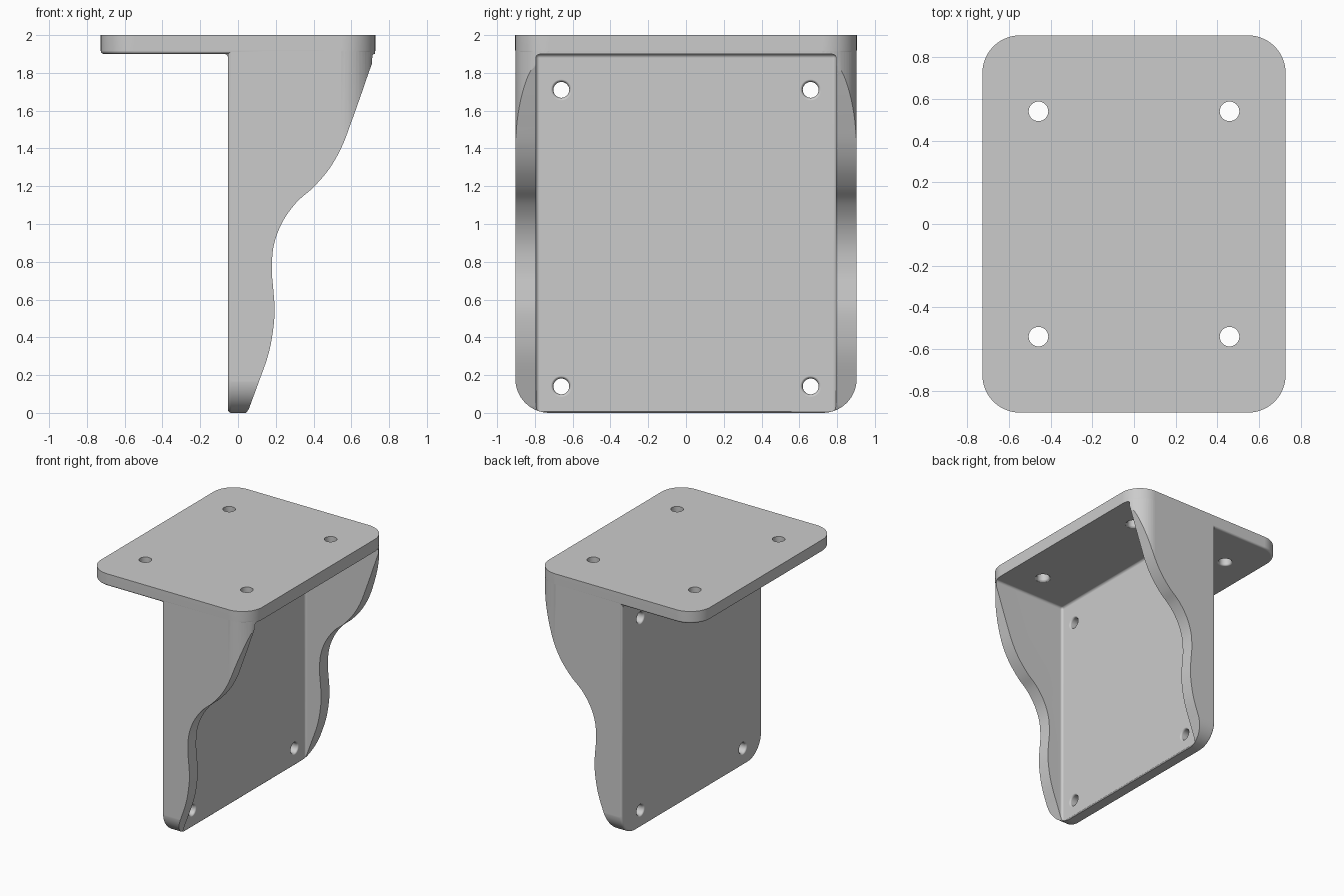
import bpy, bmesh
from math import sin, cos, pi, radians
from mathutils import Vector

cube = bpy.data.objects.get("Cube")
if cube:
    bpy.data.objects.remove(cube, do_unlink=True)

HALF_X, HALF_Y, CORNER = 0.727, 0.904, 0.18
BACK, FRONT = -0.053, 0.05          # faces of the upright wall
UNDER, TOP = 1.9, 2.0               # faces of the top plate


def make_object(name, bm):
    bmesh.ops.recalc_face_normals(bm, faces=bm.faces)
    mesh = bpy.data.meshes.new(name)
    bm.to_mesh(mesh)
    bm.free()
    ob = bpy.data.objects.new(name, mesh)
    bpy.context.collection.objects.link(ob)
    return ob


def place(u, v, w, axis):
    """Point (u, v) of an outline at distance w along the extrusion axis."""
    return {"x": (w, u, v), "y": (u, w, v), "z": (u, v, w)}[axis]


def prism(name, outline, axis, lo, hi, round_lo=0):
    """Extrude an outline along an axis, optionally rounding its low rim."""
    bm = bmesh.new()
    low = [bm.verts.new(place(u, v, lo, axis)) for u, v in outline]
    high = [bm.verts.new(place(u, v, hi, axis)) for u, v in outline]
    rim = bm.faces.new(low)
    bm.faces.new(high)
    for i in range(len(low)):
        bm.faces.new((low[i - 1], low[i], high[i], high[i - 1]))
    if round_lo:
        bmesh.ops.recalc_face_normals(bm, faces=bm.faces)
        bmesh.ops.bevel(bm, geom=list(rim.edges), offset=round_lo,
                        segments=4, profile=0.5, affect='EDGES')
    return make_object(name, bm)


def arc(cx, cy, r, start, end, steps=14):
    angles = [radians(start + (end - start) * i / steps) for i in range(steps + 1)]
    return [(cx + r * cos(a), cy + r * sin(a)) for a in angles]


def rounded_rect(hx, hy, r):
    x, y = hx - r, hy - r
    return (arc(x, y, r, 0, 90) + arc(-x, y, r, 90, 180)
            + arc(-x, -y, r, 180, 270) + arc(x, -y, r, 270, 360))


def smooth_path(points, steps=5):
    """Catmull-Rom curve through the points."""
    p = [Vector(q) for q in points]
    p = [2 * p[0] - p[1]] + p + [2 * p[-1] - p[-2]]
    out = []
    for a, b, c, d in zip(p, p[1:], p[2:], p[3:]):
        for i in range(steps):
            t = i / steps
            out.append(0.5 * (2 * b + (c - a) * t + (2 * a - 5 * b + 4 * c - d) * t ** 2
                              + (3 * b - a - 3 * c + d) * t ** 3))
    return [tuple(q) for q in out] + [points[-1]]


def combine(target, tool, operation):
    mod = target.modifiers.new("combine", 'BOOLEAN')
    mod.operation, mod.solver, mod.object = operation, 'EXACT', tool
    bpy.context.view_layer.objects.active = target
    bpy.ops.object.modifier_apply(modifier=mod.name)
    bpy.data.objects.remove(tool, do_unlink=True)


def hole(axis, u, v, rings):
    """Cut a round hole described by (position along axis, radius) rings."""
    bm = bmesh.new()
    n = 32
    loops = [[bm.verts.new(place(u + r * cos(2 * pi * i / n), v + r * sin(2 * pi * i / n), w, axis))
              for i in range(n)] for w, r in rings]
    for a, b in zip(loops, loops[1:]):
        for i in range(n):
            bm.faces.new((a[i - 1], a[i], b[i], b[i - 1]))
    bm.faces.new(loops[0])
    bm.faces.new(loops[-1])
    combine(bracket, make_object("hole_cutter", bm), 'DIFFERENCE')


# Upright wall and side ribs, from the wavy side profile
wave = smooth_path([(0.057, 0.02), (0.105, 0.15), (0.155, 0.29), (0.18, 0.4), (0.194, 0.53),
                    (0.188, 0.64), (0.179, 0.76), (0.19, 0.89), (0.235, 1.01), (0.31, 1.115),
                    (0.40, 1.195), (0.485, 1.295), (0.55, 1.41), (0.6, 1.54),
                    (0.65, 1.68), (0.695, 1.81), (0.74, 1.93)])
profile = [(-0.3, -0.02), (0.02, -0.02), (0.048, 0.006)] + wave + [(0.74, 1.95), (-0.3, 1.95)]
leg = prism("leg", profile, "y", -1, 1)

# Rounded lower corners and soft rear edges
e = HALF_Y - 0.0005
side = arc(-e + CORNER, CORNER, CORNER, 180, 270) + arc(e - CORNER, CORNER, CORNER, 270, 360)
combine(leg, prism("side_limit", side + [(e, 2.5), (-e, 2.5)], "x", BACK, 1.5, 0.018), 'INTERSECT')

# Ribs follow the rounded corners of the top plate
combine(leg, prism("plan_limit", rounded_rect(HALF_X - 0.001, HALF_Y - 0.001, CORNER),
                   "z", -0.5, 2.5), 'INTERSECT')

# Open pocket between the ribs, with filleted inner corners
bm = bmesh.new()
bmesh.ops.create_cube(bm, size=1)
for v in bm.verts:
    v.co = (FRONT if v.co.x < 0 else 1.3, 0.795 if v.co.y > 0 else -0.795,
            UNDER - 0.001 if v.co.z > 0 else -0.3)
bmesh.ops.bevel(bm, geom=list(bm.edges), offset=0.02, segments=4, profile=0.5, affect='EDGES')
combine(leg, make_object("pocket", bm), 'DIFFERENCE')

# Top plate with softened lower rim
bracket = prism("bracket", rounded_rect(HALF_X, HALF_Y, CORNER), "z", UNDER, TOP, 0.018)
combine(bracket, leg, 'UNION')

# Fillet behind the wall, under the plate
r = 0.02
bend = arc(BACK - r, UNDER - r, r, 90, 0, 5) + [(-0.03, UNDER - r), (-0.03, 1.92), (BACK - r, 1.92)]
combine(bracket, prism("rear_fillet", bend, "y", -0.885, 0.885), 'UNION')

# Screw holes, flared on the softened faces
for sy in (-1, 1):
    for sx in (-1, 1):
        hole("z", sx * 0.458, sy * 0.54,
             [(1.8, 0.062), (UNDER, 0.062), (UNDER + 0.005, 0.053), (UNDER + 0.015, 0.047), (2.1, 0.047)])
    for z in (0.14, 1.71):
        hole("x", sy * 0.66, z,
             [(-0.2, 0.056), (BACK, 0.056), (BACK + 0.004, 0.048), (BACK + 0.014, 0.042),
              (FRONT - 0.014, 0.042), (FRONT - 0.004, 0.048), (FRONT, 0.056), (0.12, 0.056)])

# Grey finish
grey = bpy.data.materials.new("plain_grey")
grey.use_nodes = True
colour = (0.6, 0.6, 0.6, 1)
grey.diffuse_color = colour
grey.node_tree.nodes["Principled BSDF"].inputs["Base Color"].default_value = colour
bracket.data.materials.clear()
bracket.data.materials.append(grey)
for face in bracket.data.polygons:
    face.material_index = 0

# Smooth shading with crisp corners and flat large faces
bpy.ops.object.select_all(action='DESELECT')
bracket.select_set(True)
bpy.context.view_layer.objects.active = bracket
bpy.ops.object.shade_smooth_by_angle(angle=radians(35))
weighted = bracket.modifiers.new("flat_faces", 'WEIGHTED_NORMAL')
weighted.keep_sharp = True
